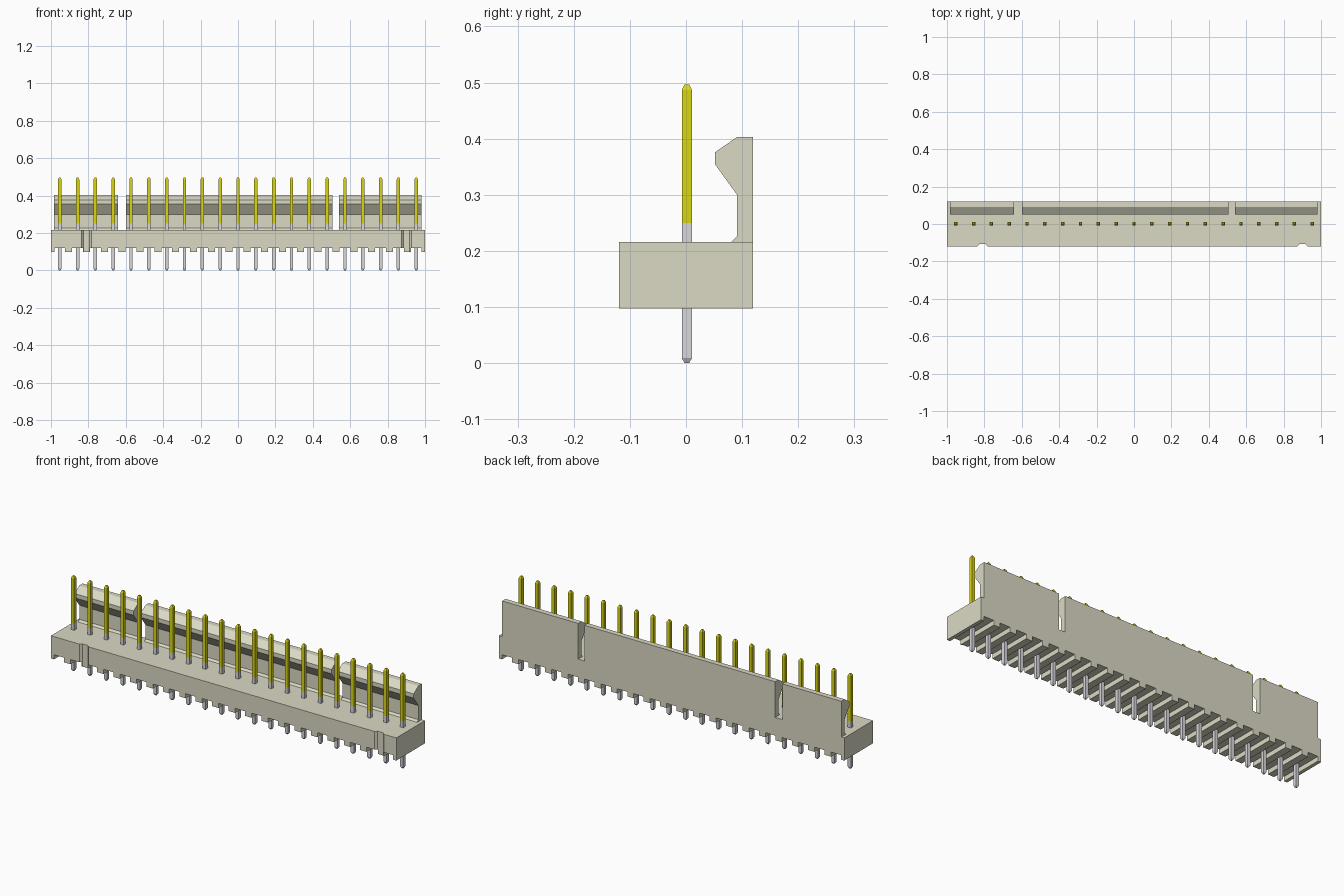
import bpy
import bmesh

if "Cube" in bpy.data.objects:
    bpy.data.objects.remove(bpy.data.objects["Cube"], do_unlink=True)

PINS = 21
PITCH = 0.0953
FIRST = -PITCH * (PINS - 1) / 2
Z_BOTTOM, Z_SLOT, Z_TOP = 0.097, 0.121, 0.216
DEPTH = 0.119


def material(name, rgb, metallic=0.0):
    mat = bpy.data.materials.new(name)
    mat.use_nodes = True
    mat.diffuse_color = (*rgb, 1)
    bsdf = mat.node_tree.nodes["Principled BSDF"]
    bsdf.inputs["Base Color"].default_value = (*rgb, 1)
    bsdf.inputs["Roughness"].default_value = 0.5
    return mat


ivory = material("ivory plastic", (0.71, 0.70, 0.56))
gold = material("gold plating", (0.71, 0.67, 0.008))
tin = material("tin plating", (0.69, 0.69, 0.72))


def make_object(name, bm, *mats):
    bmesh.ops.recalc_face_normals(bm, faces=bm.faces)
    mesh = bpy.data.meshes.new(name)
    bm.to_mesh(mesh)
    bm.free()
    obj = bpy.data.objects.new(name, mesh)
    bpy.context.collection.objects.link(obj)
    for mat in mats:
        mesh.materials.append(mat)
    return obj


def prism(name, profile, offset, mat):
    """Extrude a closed 3D profile along an offset vector."""
    bm = bmesh.new()
    face = bm.faces.new([bm.verts.new(p) for p in profile])
    ext = bmesh.ops.extrude_face_region(bm, geom=[face])
    verts = [g for g in ext["geom"] if isinstance(g, bmesh.types.BMVert)]
    bmesh.ops.translate(bm, vec=offset, verts=verts)
    return make_object(name, bm, mat)


# Housing: comb-shaped front outline with a slot under every pin
outline = [(-1, Z_TOP), (-1, Z_BOTTOM)]
for i in range(PINS):
    x = FIRST + i * PITCH
    outline += [(x - 0.029, Z_BOTTOM), (x - 0.029, Z_SLOT),
                (x + 0.029, Z_SLOT), (x + 0.029, Z_BOTTOM)]
outline += [(1, Z_BOTTOM), (1, Z_TOP)]
housing = prism("housing", [(x, -DEPTH, z) for x, z in outline],
                (0, 2 * DEPTH, 0), ivory)

# Two shallow key grooves with sloped sides, cut down the front
for x in (-0.809, 0.901):
    groove = [(x - 0.037, -DEPTH - 0.01), (x - 0.016, -DEPTH + 0.011),
              (x + 0.016, -DEPTH + 0.011), (x + 0.037, -DEPTH - 0.01)]
    cutter = prism("groove_cutter", [(px, py, 0.05) for px, py in groove],
                   (0, 0, 0.25), ivory)
    cutter.hide_render = True
    mod = housing.modifiers.new("groove", 'BOOLEAN')
    mod.operation = 'DIFFERENCE'
    mod.solver = 'EXACT'
    mod.object = cutter
    bpy.context.view_layer.objects.active = housing
    bpy.ops.object.modifier_apply(modifier=mod.name)
    bpy.data.objects.remove(cutter, do_unlink=True)

# Hooked latch wall along the back, in three lengths
latch = [(0.119, Z_TOP), (0.119, 0.403), (0.091, 0.403), (0.052, 0.376),
         (0.052, 0.354), (0.091, 0.300), (0.091, 0.226), (0.081, Z_TOP)]
for name, x0, x1 in (("latch_right", -0.983, -0.641),
                     ("latch_middle", -0.600, 0.505),
                     ("latch_left", 0.541, 0.981)):
    prism(name, [(x0, y, z) for y, z in latch], (x1 - x0, 0, 0), ivory)

# Square pins: stacked rings with tapered tips, tin below and gold above
bm = bmesh.new()
rings = []
for z, r in ((0, 0.004), (0.009, 0.009), (0.25, 0.009),
             (0.487, 0.009), (0.497, 0.004)):
    rings.append([bm.verts.new((FIRST + sx * r, 0.0015 + sy * r, z))
                  for sx, sy in ((-1, -1), (1, -1), (1, 1), (-1, 1))])
for a, b in zip(rings, rings[1:]):
    for k in range(4):
        bm.faces.new((a[k], a[(k + 1) % 4], b[(k + 1) % 4], b[k]))
bm.faces.new(rings[0])
bm.faces.new(rings[-1])
for face in bm.faces:
    face.material_index = int(face.calc_center_median().z > 0.25)
pins = make_object("pins", bm, tin, gold)
array = pins.modifiers.new("pin row", 'ARRAY')
array.count = PINS
array.use_relative_offset = False
array.use_constant_offset = True
array.constant_offset_displace = (PITCH, 0, 0)
